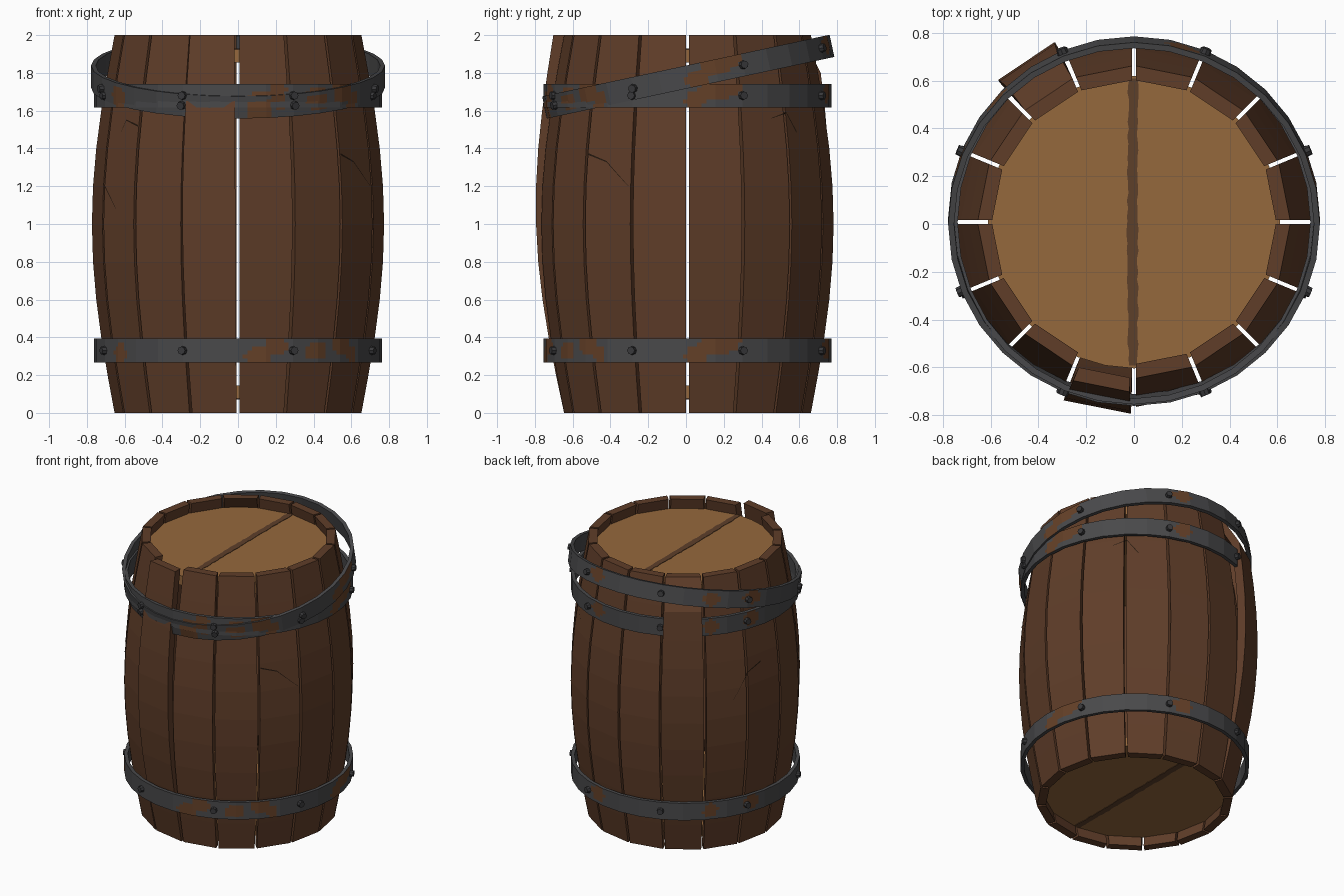
import bpy, bmesh, math, random
from mathutils import Matrix, Vector

if "Cube" in bpy.data.objects:
    bpy.data.objects.remove(bpy.data.objects["Cube"])

random.seed(4)
CY = 0.008                      # barrel axis sits slightly behind the origin
N = 16                          # staves
STEP = math.tau / N
THICK = 0.06


def material(name, rgb):
    m = bpy.data.materials.new(name)
    m.diffuse_color = (*rgb, 1)
    m.use_nodes = True
    m.node_tree.nodes["Principled BSDF"].inputs["Base Color"].default_value = m.diffuse_color
    return m


WOOD = material("stave brown", (0.115, 0.047, 0.022))
LID = material("lid tan", (0.30, 0.138, 0.046))
SEAM = material("seam brown", (0.11, 0.05, 0.023))
IRON = material("hoop iron", (0.066, 0.066, 0.069))
RUST = material("rust", (0.13, 0.052, 0.021))
RIVET = material("rivet iron", (0.04, 0.04, 0.043))
CRACK = material("crack dark", (0.02, 0.01, 0.005))


def make(name, bm, mats, matrix=Matrix.Translation((0, CY, 0))):
    bmesh.ops.recalc_face_normals(bm, faces=bm.faces)
    me = bpy.data.meshes.new(name)
    bm.to_mesh(me)
    bm.free()
    for m in mats:
        me.materials.append(m)
    ob = bpy.data.objects.new(name, me)
    ob.matrix_world = matrix
    bpy.context.collection.objects.link(ob)
    return ob


def radius(z):
    return 0.655 + 0.12 * math.sin(math.pi * z / 2)


# Two sprung staves: one leans out at the front, one bulges at the back left
def lean(z):
    return 0.029 * z


def bulge(z):
    return 0.047 * z if z < 1.85 else 0.087 * (2 - z) / 0.2


def stave(i):
    push = {11: lean, 5: bulge}.get(i, lambda z: 0.0)
    mid = (i + 0.5) * STEP
    out = Vector((math.cos(mid), math.sin(mid), 0))
    side = Vector((-out.y, out.x, 0))
    zs = [0, .2, .4, .6, .8, 1, 1.2, 1.4, 1.6, 1.8, 2]
    if i == 5:
        zs.insert(10, 1.86)
    bm = bmesh.new()
    rings = []
    for z in zs:
        ring = []
        for r, s in ((0, -1), (0, 1), (-THICK, 1), (-THICK, -1)):
            rr = radius(z) + r
            half = rr * math.sin(STEP / 2) - 0.008
            p = out * (rr * math.cos(STEP / 2) + push(z)) + side * s * half
            ring.append(bm.verts.new(p + Vector((0, 0, z))))
        rings.append(ring)
    for a, b in zip(rings, rings[1:]):
        for k in range(4):
            bm.faces.new((a[k], a[(k + 1) % 4], b[(k + 1) % 4], b[k]))
    bm.faces.new(rings[0])
    bm.faces.new(rings[-1])
    make(f"stave_{i + 1}", bm, [WOOD])


for i in range(N):
    stave(i)


# Lids and their ragged centre seams
def lid(name, z, face_z):
    bm = bmesh.new()
    bmesh.ops.create_cone(bm, cap_ends=True, segments=32, radius1=0.612, radius2=0.612,
                          depth=0.07, matrix=Matrix.Translation((0, 0, z)))
    make(name, bm, [LID])
    bm = bmesh.new()
    rows = []
    for k in range(41):
        y = -0.6 + 1.2 * k / 40
        wide = 0.008 * (1 - abs(y))
        xl = -0.016 - wide - random.uniform(0, 0.008)
        xr = 0.012 + random.uniform(0, 0.008)
        rows.append([bm.verts.new((xl, y, face_z)), bm.verts.new((xr, y, face_z))])
    for a, b in zip(rows, rows[1:]):
        bm.faces.new((a[0], a[1], b[1], b[0]))
    solid = bmesh.ops.extrude_face_region(bm, geom=bm.faces[:])
    top = [v for v in solid["geom"] if isinstance(v, bmesh.types.BMVert)]
    bmesh.ops.translate(bm, verts=top, vec=(0, 0, 0.006))
    make(name + "_seam", bm, [SEAM])


lid("top_lid", 1.89, 1.922)
lid("bottom_lid", 0.11, 0.072)

# Rust patches: azimuth, half width in degrees, height fraction
PATCHES = [(278, 5, .25), (286, 4, .75), (303, 5, .5), (316, 5, .7), (322, 3, .3),
           (3, 4, .3), (12, 7, .7), (19, 3, .9), (75, 5, .6), (138, 4, .5),
           (160, 5, .6), (215, 4, .4)]


def rusty(az, h):
    for a, w, c in PATCHES:
        d = (az - a + 180) % 360 - 180
        if (d / w) ** 2 + ((h - c) / 0.4) ** 2 < 1 + random.uniform(-.2, .2):
            return True
    return False


def hoop(name, r, height, matrix):
    SIDES, SUB, ROWS = 32, 6, 6
    section = [(r, height * (k / ROWS - .5)) for k in range(ROWS + 1)]
    section += [(r - .025, height / 2), (r - .025, -height / 2)]
    bm = bmesh.new()
    rings = []
    for i in range(SIDES):
        a, b = (Vector((math.cos(t), math.sin(t), 0))
                for t in (math.tau * i / SIDES, math.tau * (i + 1) / SIDES))
        for j in range(SUB):
            d = a.lerp(b, j / SUB)
            rings.append([bm.verts.new(d * q + Vector((0, 0, z))) for q, z in section])
    n, m = len(rings), len(section)
    for i in range(n):
        a, b = rings[i], rings[(i + 1) % n]
        for k in range(m):
            f = bm.faces.new((a[k], b[k], b[(k + 1) % m], a[(k + 1) % m]))
            if k < ROWS and rusty((i + .5) * 360 / n, (k + .5) / ROWS):
                f.material_index = 1
    make(name, bm, [IRON, RUST], matrix)
    # Eight rivets round the band
    bm = bmesh.new()
    for k in range(8):
        rot = Matrix.Rotation(math.radians(22.5 + 45 * k), 4, 'Z')
        place = Matrix.Translation((r + .004, 0, 0)) @ Matrix.Rotation(math.pi / 2, 4, 'Y')
        bmesh.ops.create_cone(bm, cap_ends=True, segments=8, radius1=.025, radius2=.021,
                              depth=.036, matrix=rot @ place)
    make(name + "_rivets", bm, [RIVET], matrix)


hoop("lower_hoop", 0.763, 0.125, Matrix.Translation((0, CY, 0.33)))
hoop("upper_hoop", 0.763, 0.125, Matrix.Translation((0, CY, 1.68)))
hoop("slipped_hoop", 0.778, 0.12, Matrix.Translation((0, 0.012, 1.78))
     @ Matrix.Rotation(math.radians(12.1), 4, 'X'))


# Hairline cracks laid on the staves: (azimuth, height) paths
def crack(name, path):
    bm = bmesh.new()
    pts = []
    for (a, z), (b, w) in zip(path, path[1:]):
        pts += [(a + (b - a) * t / 4, z + (w - z) * t / 4) for t in range(4)]
    pts.append(path[-1])
    rows = []
    for k, (az, z) in enumerate(pts):
        t = math.radians(az)
        off = (t % STEP) - STEP / 2
        r = radius(z) * math.cos(STEP / 2) / math.cos(off) + 0.002
        half = 0.004 * (1 - k / len(pts)) + 0.001
        rows.append([bm.verts.new((r * math.cos(t), r * math.sin(t), z + s * half))
                     for s in (-1, 1)])
    for a, b in zip(rows, rows[1:]):
        bm.faces.new((a[0], b[0], b[1], a[1]))
    make(name, bm, [CRACK])


crack("crack_right", [(316, 1.37), (325, 1.33), (336, 1.2)])
crack("crack_left", [(224, 1.52), (215, 1.55), (212, 1.49)])
crack("crack_left_low", [(203.5, 1.2), (212, 1.08)])
crack("crack_back_right", [(52, 1.49), (46, 1.59), (38, 1.56)])
crack("crack_back_left", [(167, 1.34), (158, 1.30), (150, 1.12)])
